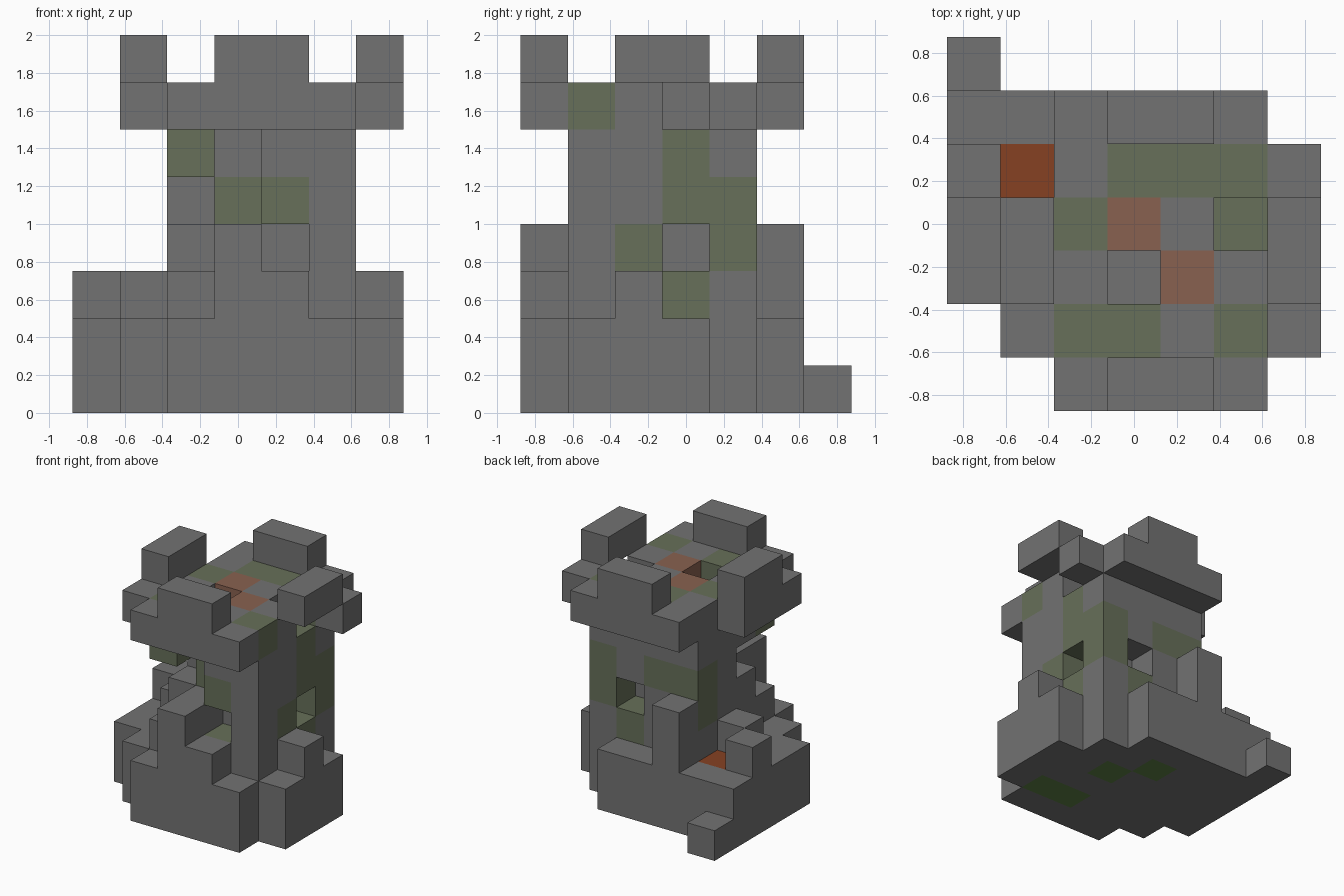
import bpy
import bmesh
from itertools import product
from mathutils import Vector

if "Cube" in bpy.data.objects:
    bpy.data.objects.remove(bpy.data.objects["Cube"], do_unlink=True)

UNIT = 0.25
ORIGIN = Vector((-0.875, -0.875, 0))


def make_material(name, rgb):
    mat = bpy.data.materials.new(name)
    mat.use_nodes = True
    mat.diffuse_color = (*rgb, 1)
    mat.node_tree.nodes["Principled BSDF"].inputs["Base Color"].default_value = (*rgb, 1)
    return mat


MATERIALS = [
    make_material("grey stone", (0.17, 0.17, 0.17)),
    make_material("mossy stone", (0.135, 0.16, 0.1)),
    make_material("pale brick", (0.25, 0.12, 0.08)),
    make_material("rust brick", (0.24, 0.053, 0.016)),
    make_material("bright moss", (0.11, 0.22, 0.06)),
]
STONE, MOSS, BRICK, RUST, BRIGHT = range(5)


def box(xs, ys, zs):
    """Set of block cells filling inclusive ranges."""
    return set(product(*(range(a, b + 1) for a, b in (xs, ys, zs))))


# Ground ring: column heights, front row first
ground_rows = ["..2432.", ".2....2", "22....3", "23....2", "32.....", "22422..", "1......"]
base = {(i, j, k) for j, row in enumerate(ground_rows)
        for i, h in enumerate(row) if h != "." for k in range(int(h))}

# Tower shaft with window recesses and a collapsed front corner
windows = {(4, 1, 3), (4, 4, 3), (5, 3, 3)}
collapsed = {(2, 1, 3), (2, 1, 4), (2, 2, 4), (3, 1, 4), (3, 1, 5)}
shaft = box((2, 5), (1, 4), (0, 5)) - windows - collapsed

# Overhanging deck with missing blocks
deck_rows = ["..####.", ".#####.", ".##.##.", ".####..", "..#####", "..####."]
deck = {(i, j, 6) for j, row in enumerate(deck_rows)
        for i, c in enumerate(row) if c == "#"}

# One double merlon on each side
merlons = {
    "front_merlon": box((3, 4), (0, 0), (7, 7)),
    "back_merlon": box((3, 4), (5, 5), (7, 7)),
    "right_merlon": box((1, 1), (2, 3), (7, 7)),
    "left_merlon": box((6, 6), (2, 3), (7, 7)),
}

# Coloured blocks
paint = {
    MOSS: [(2, 1, 5), (3, 2, 4), (4, 1, 4), (4, 1, 2),          # front wall
           (5, 3, 2), (5, 2, 3), (5, 4, 3), (5, 3, 4), (5, 4, 4), (5, 3, 5),
           (2, 4, 3), (2, 4, 4), (3, 4, 4), (4, 4, 2),          # back wall
           (3, 4, 6), (4, 4, 6), (5, 4, 6), (2, 3, 6),          # deck
           (2, 1, 6), (3, 1, 6), (5, 1, 6)],
    BRICK: [(3, 3, 6), (4, 2, 6)],
    RUST: [(1, 4, 1)],
    BRIGHT: [(4, 1, 0), (5, 1, 0), (4, 3, 0), (3, 4, 0)],
}
colour_of = {cell: m for m, cells in paint.items() for cell in cells}

parts = {"base_blocks": base, "tower_shaft": shaft, "deck": deck, **merlons}
solid = set().union(*parts.values())


def build_part(name, cells):
    """Make a mesh of the exposed block faces of one part."""
    bm = bmesh.new()
    for cell in sorted(cells):
        for axis, side in product(range(3), (0, 1)):
            step = list(cell)
            step[axis] += 2 * side - 1
            if tuple(step) in solid:
                continue
            u, v = (axis + 1) % 3, (axis + 2) % 3
            ring = [(0, 0), (1, 0), (1, 1), (0, 1)]
            if not side:
                ring.reverse()
            verts = []
            for du, dv in ring:
                p = Vector(cell)
                p[axis] += side
                p[u] += du
                p[v] += dv
                verts.append(bm.verts.new(ORIGIN + p * UNIT))
            bm.faces.new(verts).material_index = colour_of.get(cell, STONE)
    bmesh.ops.remove_doubles(bm, verts=bm.verts[:], dist=0.001)
    # Join flat neighbours of the same colour
    bmesh.ops.dissolve_limit(bm, angle_limit=0.01, verts=bm.verts[:],
                             edges=bm.edges[:], delimit={'MATERIAL'})
    mesh = bpy.data.meshes.new(name)
    bm.to_mesh(mesh)
    bm.free()
    for mat in MATERIALS:
        mesh.materials.append(mat)
    bpy.context.collection.objects.link(bpy.data.objects.new(name, mesh))


for part_name, part_cells in parts.items():
    build_part(part_name, part_cells)
